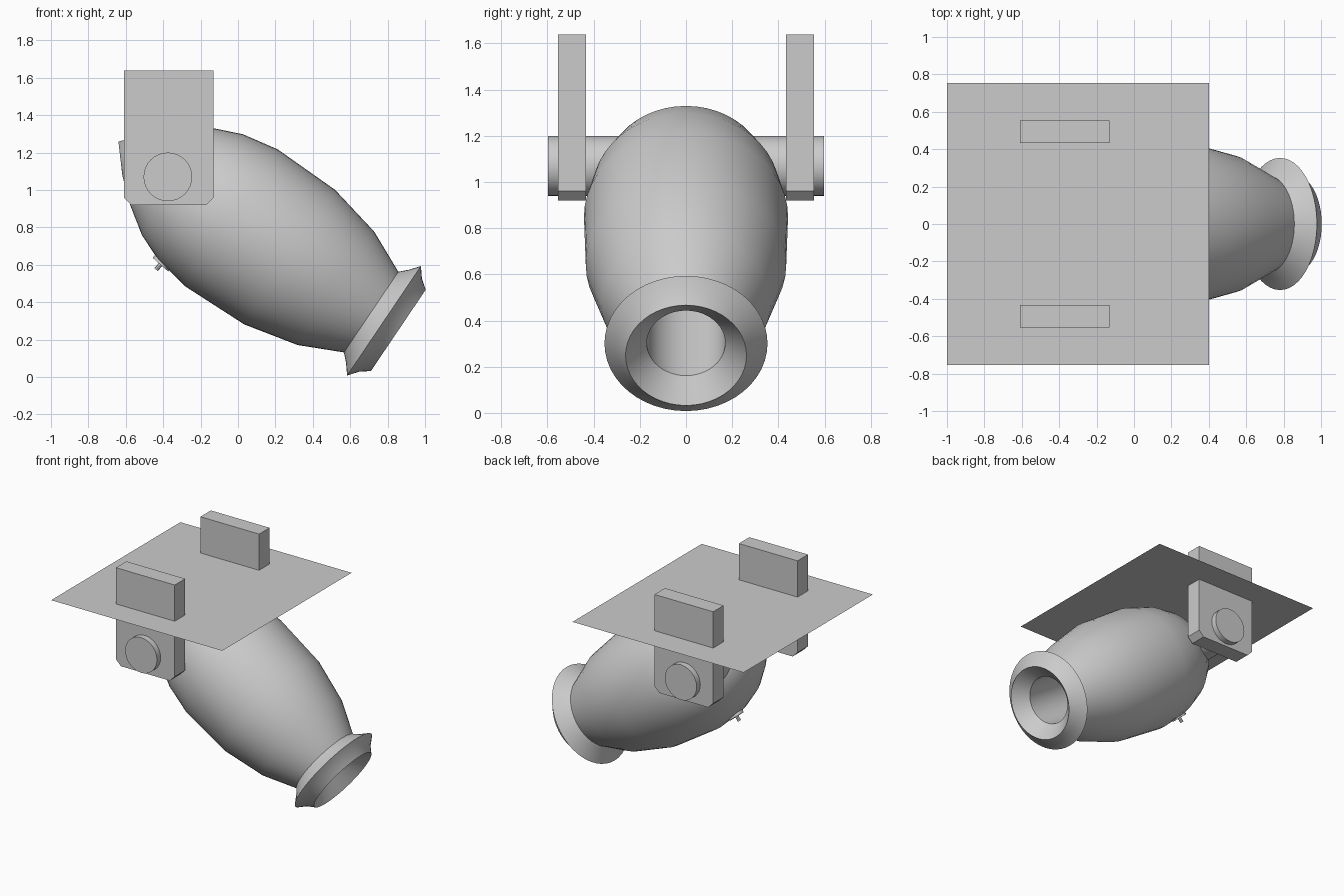
import bpy, bmesh, math
from mathutils import Matrix, Vector

cube = bpy.data.objects.get("Cube")
if cube:
    bpy.data.objects.remove(cube, do_unlink=True)

grey = bpy.data.materials.new("plain grey")
grey.use_nodes = True
tone = (0.6, 0.6, 0.6, 1)
grey.diffuse_color = tone
grey.node_tree.nodes["Principled BSDF"].inputs["Base Color"].default_value = tone


def make(name, bm, smooth=None):
    bmesh.ops.recalc_face_normals(bm, faces=bm.faces)
    mesh = bpy.data.meshes.new(name)
    bm.to_mesh(mesh)
    bm.free()
    mesh.materials.append(grey)
    ob = bpy.data.objects.new(name, mesh)
    bpy.context.scene.collection.objects.link(ob)
    if smooth:
        bpy.ops.object.select_all(action='DESELECT')
        ob.select_set(True)
        bpy.context.view_layer.objects.active = ob
        bpy.ops.object.shade_smooth_by_angle(angle=math.radians(smooth))
    return ob


def lathe(name, profile, origin, axis, steps=48, smooth=35):
    """Revolve (distance, radius) pairs about an axis through origin."""
    bm = bmesh.new()
    verts = [bm.verts.new((r, 0, t)) for t, r in profile]
    edges = [bm.edges.new(pair) for pair in zip(verts, verts[1:])]
    bmesh.ops.spin(bm, geom=verts + edges, axis=(0, 0, 1), cent=(0, 0, 0),
                   angle=math.tau, steps=steps)
    bmesh.ops.remove_doubles(bm, verts=bm.verts, dist=0.0005)
    turn = Vector((0, 0, 1)).rotation_difference(Vector(axis)).to_matrix().to_4x4()
    bm.transform(Matrix.Translation(origin) @ turn)
    return make(name, bm, smooth)


def rod(name, start, axis, length, radius, steps=32):
    return lathe(name, [(0, 0), (0, radius), (length, radius), (length, 0)],
                 start, axis, steps)


# Barrel and flared mouth, tilted downwards
tilt = math.radians(34)
axis = (math.cos(tilt), 0, -math.sin(tilt))
neck = (0.712, 0, 0.347)
lathe("barrel", [(-1.63, 0), (-1.51, 0.14), (-1.383, 0.25), (-1.245, 0.345),
                 (-1.1, 0.405), (-0.9, 0.442), (-0.525, 0.434),
                 (-0.228, 0.366), (0, 0.26)], neck, axis)
lathe("mouth", [(0, 0.26), (0.04, 0.30), (0.083, 0.353), (0.125, 0.30),
                (0.175, 0.262), (0.08, 0.17), (-0.7, 0.17), (-0.7, 0)],
      neck, axis, smooth=25)

# Cross axle through both brackets
rod("axle", (-0.375, -0.597, 1.07), (0, 1, 0), 1.194, 0.13)

# Touch-hole disc and pin under the breech
out = Vector((-0.66, 0, -0.75)).normalized()
spot = Vector((-0.405, 0, 0.612))
rod("fuse_disc", spot - out * 0.03, out, 0.045, 0.055, 16)
rod("fuse_pin", spot, out, 0.05, 0.012, 8)

# Brackets with clipped lower corners
left, right, low, high, clip = -0.61, -0.13, 0.92, 1.638, 0.04
outline = [(left, high), (left, low + clip), (left + clip, low),
           (right - clip, low), (right, low + clip), (right, high)]
for side, name in ((1, "back_bracket"), (-1, "front_bracket")):
    bm = bmesh.new()
    face = bm.faces.new([bm.verts.new((x, side * 0.432, z)) for x, z in outline])
    ext = bmesh.ops.extrude_face_region(bm, geom=[face])
    bmesh.ops.translate(bm, vec=(0, side * 0.122, 0),
                        verts=[v for v in ext["geom"] if isinstance(v, bmesh.types.BMVert)])
    make(name, bm)

# Thin ceiling sheet
bm = bmesh.new()
bm.faces.new([bm.verts.new((x, y, 1.37)) for x, y in
              ((-1, -0.755), (0.4, -0.755), (0.4, 0.755), (-1, 0.755))])
make("ceiling_sheet", bm)
